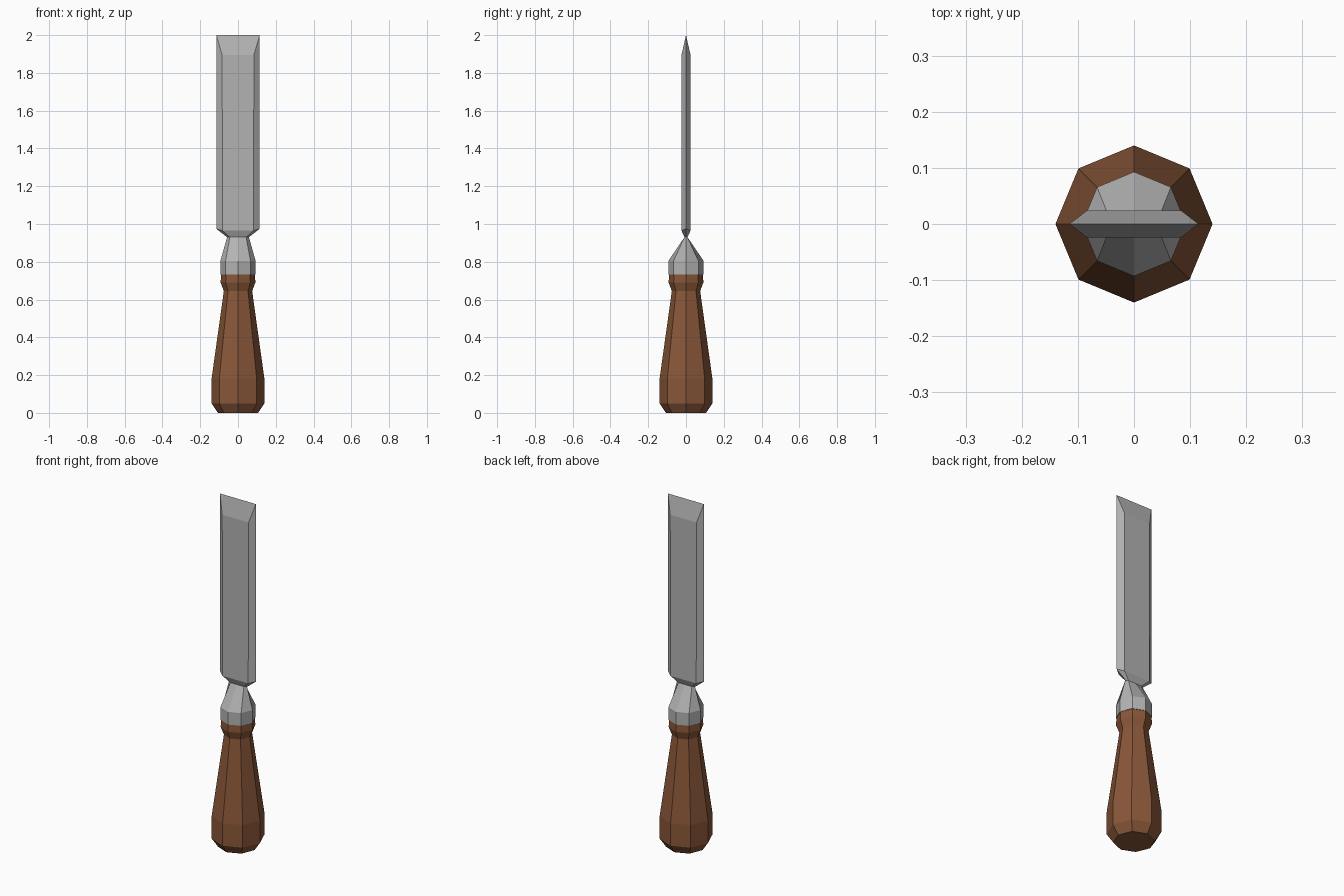
import bpy, bmesh, math

if "Cube" in bpy.data.objects:
    bpy.data.objects.remove(bpy.data.objects["Cube"])


def material(name, colour):
    m = bpy.data.materials.new(name)
    m.diffuse_color = (*colour, 1)
    m.use_nodes = True
    m.node_tree.nodes["Principled BSDF"].inputs["Base Color"].default_value = m.diffuse_color
    return m


def octagon(r, z):
    return [(r * math.cos(i * math.pi / 4), r * math.sin(i * math.pi / 4), z) for i in range(8)]


def blade_ring(edge, flat, y, z):
    # pointed-sided section: bevel tips at +-edge, flat faces between +-flat
    return [(edge, 0, z), (flat, y, z), (0, y, z), (-flat, y, z),
            (-edge, 0, z), (-flat, -y, z), (0, -y, z), (flat, -y, z)]


def loft(name, rings, mat):
    bm = bmesh.new()
    vs = [[bm.verts.new(p) for p in ring] for ring in rings]
    for a, b in zip(vs, vs[1:]):
        for i in range(8):
            j = (i + 1) % 8
            bm.faces.new((a[i], a[j], b[j], b[i]))
    bm.faces.new(vs[0][::-1])
    bm.faces.new(vs[-1])
    bmesh.ops.remove_doubles(bm, verts=bm.verts, dist=1e-5)
    bmesh.ops.recalc_face_normals(bm, faces=bm.faces)
    mesh = bpy.data.meshes.new(name)
    bm.to_mesh(mesh)
    bm.free()
    mesh.materials.append(mat)
    bpy.context.collection.objects.link(bpy.data.objects.new(name, mesh))


wood = material("brown wood", (0.25, 0.095, 0.04))
steel = material("grey steel", (0.45, 0.45, 0.45))

# Octagonal wooden handle
loft("handle", [octagon(r, z) for r, z in
                [(0.106, 0), (0.14, 0.05), (0.14, 0.18), (0.075, 0.645), (0.092, 0.69), (0.09, 0.732)]], wood)

# Steel ferrule, pinched neck and blade in one loft
loft("ferrule_and_blade", [
    octagon(0.093, 0.732),
    octagon(0.093, 0.805),
    blade_ring(0.058, 0.043, 0.008, 0.93),
    [(x, y, 0.975 if abs(y) < 1e-6 else 0.965) for x, y, z in blade_ring(0.115, 0.082, 0.024, 0)],
    [(x, y, 2.0 if abs(y) < 1e-6 else 1.895) for x, y, z in blade_ring(0.115, 0.084, 0.024, 0)],
    # cutting edge
    [(x, 0, 2.0) for x in (0.115, 0.115, 0, -0.115, -0.115, -0.115, 0, 0.115)],
], steel)
